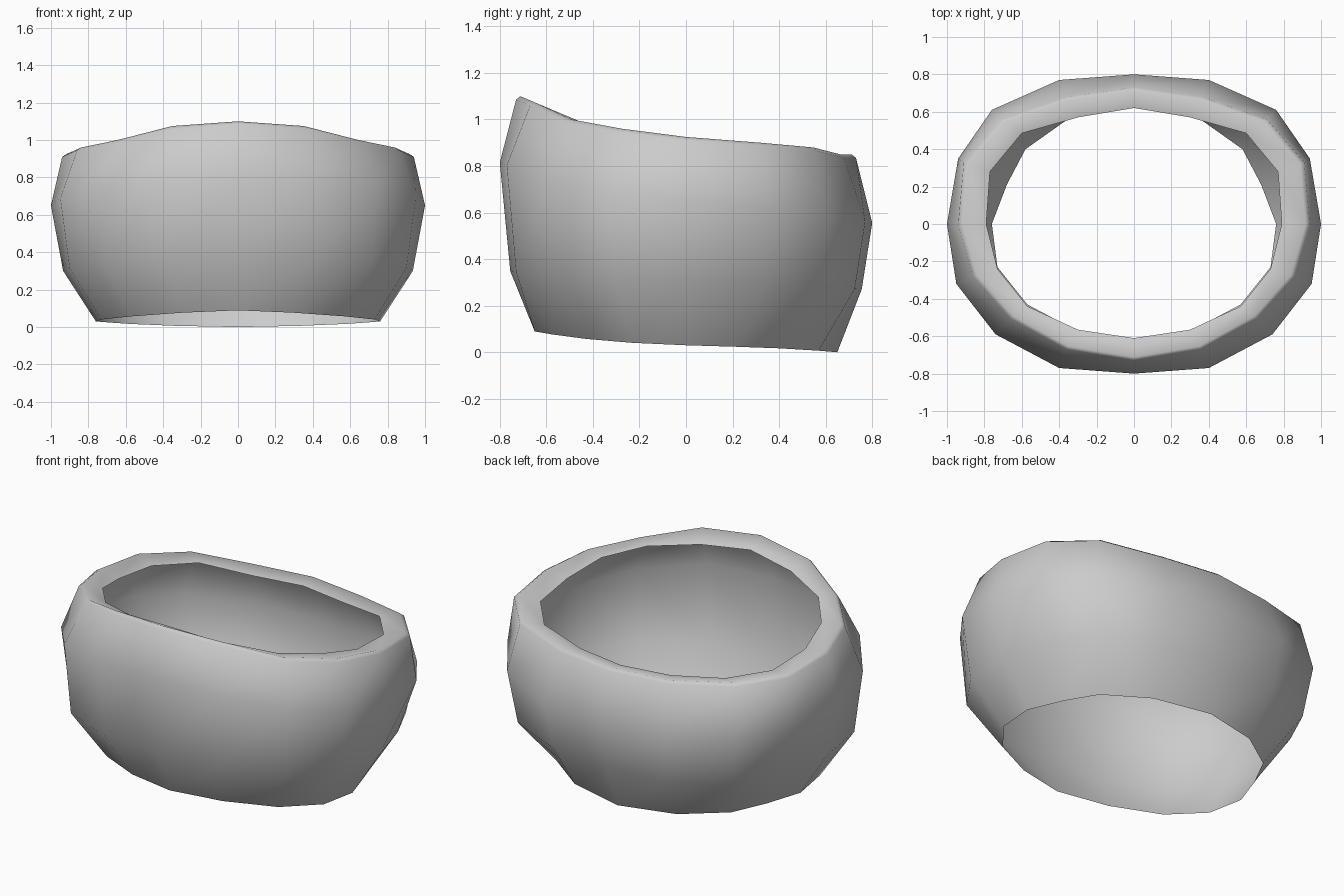
import bpy
import bmesh
import math

old_cube = bpy.data.objects.get("Cube")
if old_cube:
    bpy.data.objects.remove(old_cube, do_unlink=True)

# Half outlines of the band, running from the front centre to the back centre
TOP = [(0, -.73, 1.085), (.36, -.67, 1.06), (.66, -.505, .985),
       (.86, -.28, .945), (.94, 0, .91), (.91, .33, .885), (.71, .56, .865),
       (.36, .68, .835), (0, .73, .835)]
INNER_RIM = [(0, -.61, 1.05), (.3, -.565, 1.02), (.57, -.44, .985),
             (.73, -.24, .95), (.79, 0, .9), (.77, .28, .875),
             (.6, .485, .86), (.3, .57, .83), (0, .62, .83)]
BULGE = [(0, -.8), (.4, -.77), (.74, -.59), (.95, -.32), (1, 0),
         (.94, .35), (.76, .61), (.4, .77), (0, .8)]
LOWER = [(0, -.755), (.375, -.73), (.71, -.57), (.9, -.31), (.935, 0),
         (.83, .33), (.71, .58), (.375, .725), (0, .755)]
BOTTOM = [(0, -.65), (.3, -.575), (.57, -.43), (.73, -.23), (.76, 0),
          (.68, .21), (.58, .4), (.34, .57), (0, .65)]


def heights(outline, base, slope, bow, twist):
    """Give an outline a swept height that rises towards the front."""
    return [(x, y, base - slope * y + bow * y ** 2 - twist * y ** 3)
            for x, y in outline]


def mirrored(ring):
    """Complete a half ring by mirroring it to the other side."""
    return ring + [(-x, y, z) for x, y, z in reversed(ring[1:-1])]


# Levels of the thin wall, its softened lip and the rim folded inwards
bottom = heights(BOTTOM, .03, .033, .035, .085)
lower = heights(LOWER, .30, .04, .017, .02)
bulge = heights(BULGE, .65, .095, .055, .105)
lip = [(x * .975, y * .975, z + .015) for x, y, z in TOP]
levels = [bottom, lower, bulge, TOP, lip, INNER_RIM]

# Bridge neighbouring levels into an open sheet
bm = bmesh.new()
rings = [[bm.verts.new(p) for p in mirrored(level)] for level in levels]
for low, high in zip(rings, rings[1:]):
    count = len(low)
    for j in range(count):
        k = (j + 1) % count
        bm.faces.new((low[j], low[k], high[k], high[j]))

mesh = bpy.data.meshes.new("open_band")
bm.to_mesh(mesh)
bm.free()
band = bpy.data.objects.new("open_band", mesh)
bpy.context.collection.objects.link(band)

# Plain grey finish
grey = bpy.data.materials.new("light_grey")
grey.use_nodes = True
colour = (.6, .6, .6, 1)
grey.diffuse_color = colour
grey.node_tree.nodes["Principled BSDF"].inputs["Base Color"].default_value = colour
mesh.materials.append(grey)

# Smooth wall and lip
bpy.ops.object.select_all(action='DESELECT')
band.select_set(True)
bpy.context.view_layer.objects.active = band
bpy.ops.object.shade_smooth_by_angle(angle=math.radians(72))
